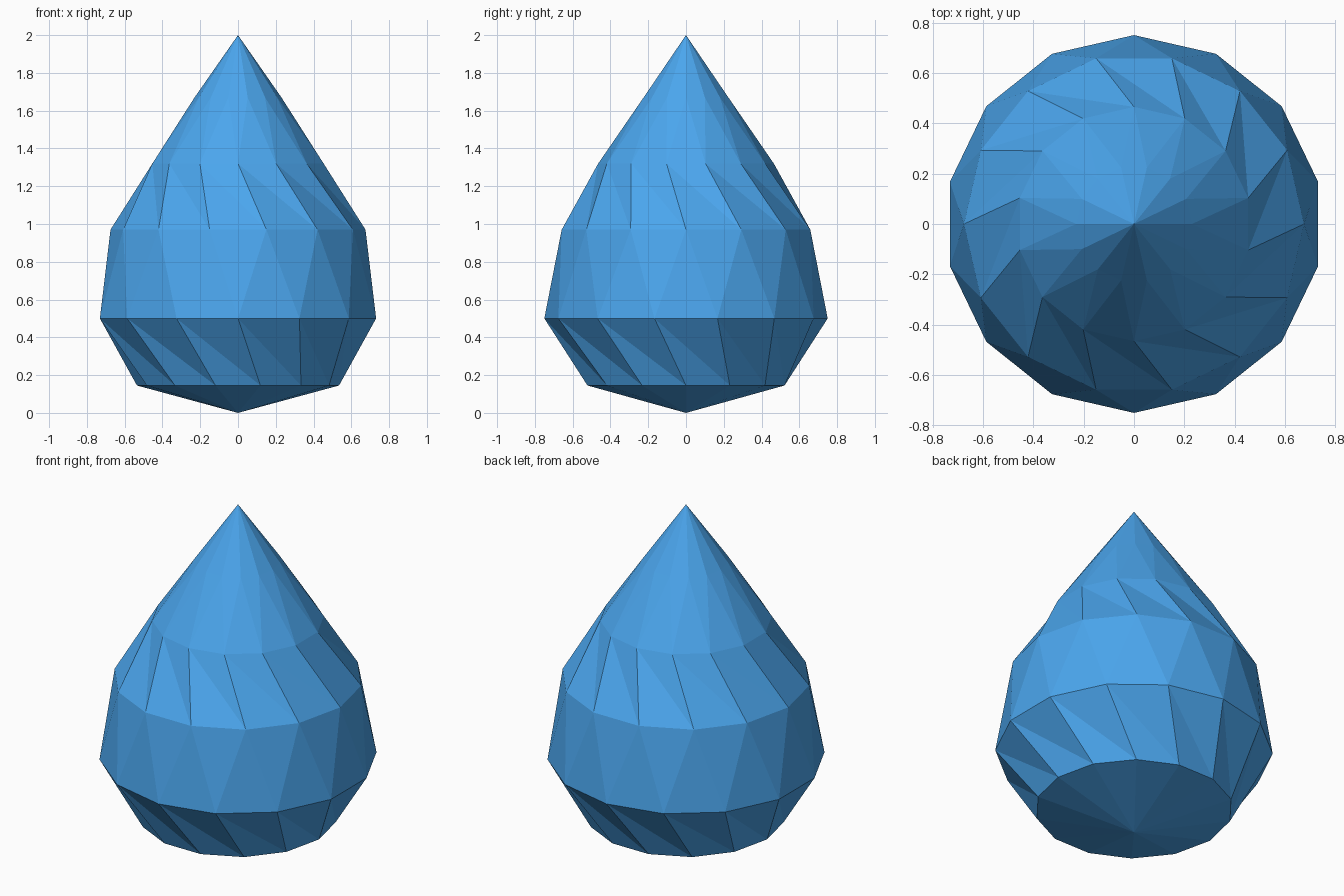
import bpy, bmesh
from math import cos, sin, pi

if "Cube" in bpy.data.objects:
    bpy.data.objects.remove(bpy.data.objects["Cube"])

SIDES = 14
# rings from top to bottom: height, radius, whether the band above it is pleated
RINGS = [(1.67, 0.23, False), (1.32, 0.465, False), (0.97, 0.675, True),
         (0.50, 0.75, False), (0.145, 0.535, True)]

bm = bmesh.new()


def ring(k, z, r):
    # each ring is turned half a step from the one above
    return [bm.verts.new((r * cos(a), r * sin(a), z))
            for a in ((i + k / 2) * 2 * pi / SIDES for i in range(SIDES))]


loops = [ring(k, z, r) for k, (z, r, _) in enumerate(RINGS)]

# bands between rings: pleated ones fold inward, the others bulge outward
for k in range(1, len(RINGS)):
    up, lo = loops[k - 1], loops[k]
    for i in range(SIDES):
        j = (i + 1) % SIDES
        if RINGS[k][2]:
            bm.faces.new((lo[i], lo[j], up[i]))
            bm.faces.new((up[i], lo[j], up[j]))
        else:
            bm.faces.new((lo[i], up[j], up[i]))
            bm.faces.new((lo[i], lo[j], up[j]))

# pointed tip and shallow pointed base
tip = bm.verts.new((0, 0, 2))
base = bm.verts.new((0, 0, 0))
for i in range(SIDES):
    j = (i + 1) % SIDES
    bm.faces.new((loops[0][i], loops[0][j], tip))
    bm.faces.new((loops[-1][j], loops[-1][i], base))

mesh = bpy.data.meshes.new("water_drop")
bm.to_mesh(mesh)
bm.free()
drop = bpy.data.objects.new("water_drop", mesh)
bpy.context.collection.objects.link(drop)

# blue
blue = bpy.data.materials.new("water_blue")
blue.diffuse_color = (0.07, 0.38, 0.85, 1)
blue.use_nodes = True
blue.node_tree.nodes["Principled BSDF"].inputs["Base Color"].default_value = blue.diffuse_color
mesh.materials.append(blue)
